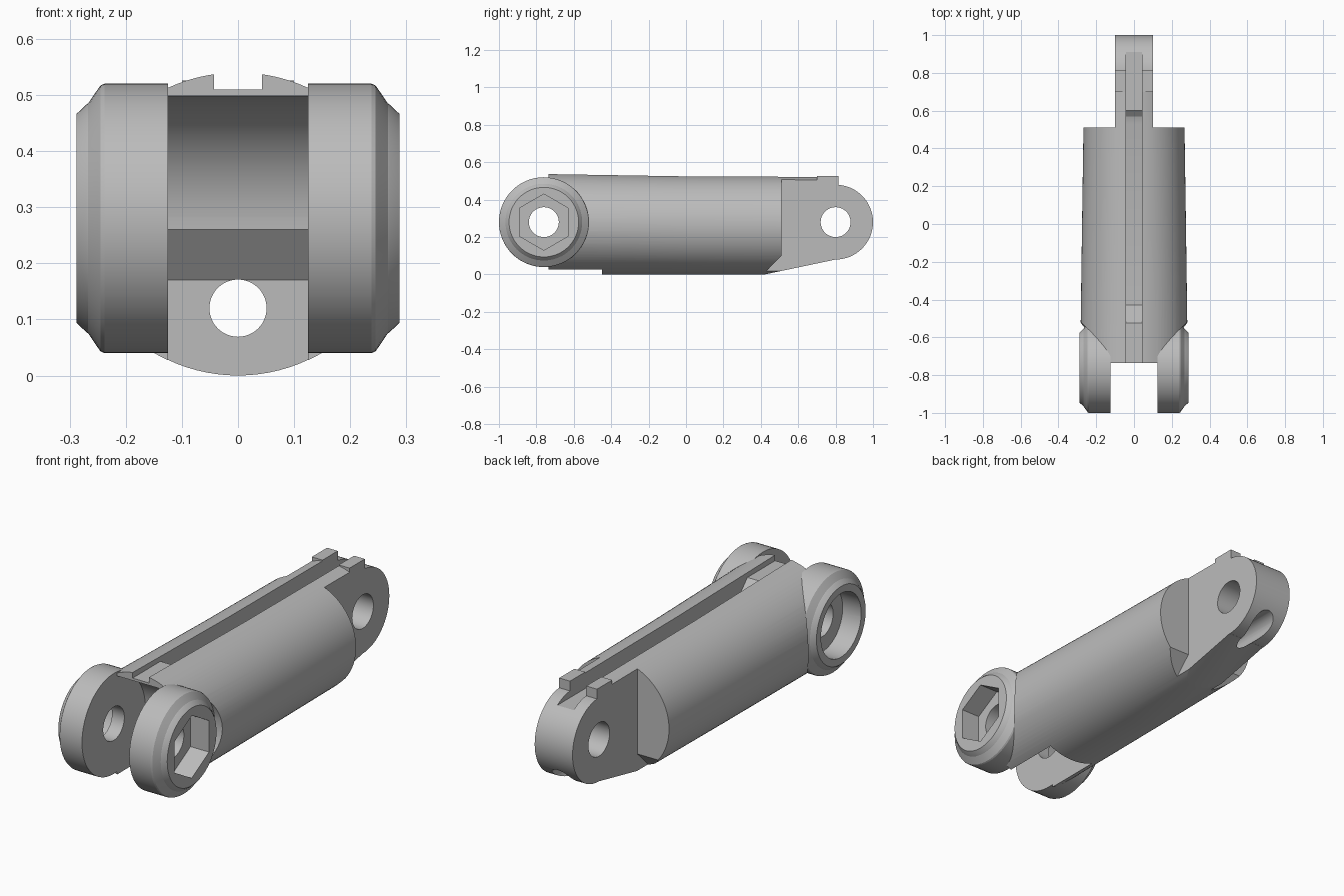
import bpy, bmesh
from math import sin, cos, pi, radians

if "Cube" in bpy.data.objects:
    bpy.data.objects.remove(bpy.data.objects["Cube"])

grey = bpy.data.materials.new("light_grey")
grey.use_nodes = True
grey.diffuse_color = (0.5, 0.5, 0.5, 1)
grey.node_tree.nodes["Principled BSDF"].inputs["Base Color"].default_value = (0.5, 0.5, 0.5, 1)

PIN_Y, PIN_Z = -0.76, 0.28      # fork pin axis
END_Y = 0.8                     # tongue pin axis


def loft(name, rings):
    """Closed solid through rings of equal point count."""
    bm = bmesh.new()
    loops = [[bm.verts.new(p) for p in ring] for ring in rings]
    n = len(loops[0])
    for a, b in zip(loops, loops[1:]):
        for i in range(n):
            j = (i + 1) % n
            bm.faces.new((a[i], a[j], b[j], b[i]))
    bm.faces.new(loops[0])
    bm.faces.new(loops[-1])
    bmesh.ops.recalc_face_normals(bm, faces=bm.faces)
    mesh = bpy.data.meshes.new(name)
    bm.to_mesh(mesh)
    bm.free()
    obj = bpy.data.objects.new(name, mesh)
    mesh.materials.append(grey)
    bpy.context.collection.objects.link(obj)
    return obj


def prism(name, x0, x1, outline):
    """Side outline of (y, z) points extruded along x."""
    return loft(name, [[(x, y, z) for y, z in outline] for x in (x0, x1)])


def turned(name, y, z, profile, sides=64):
    """Solid turned about an axis along x; profile is (x, radius)."""
    turn = [2 * pi * i / sides for i in range(sides)]
    return loft(name, [[(x, y + r * sin(a), z + r * cos(a)) for a in turn]
                       for x, r in profile])


def barrel(name, stations, sides=96):
    """Solid along y; stations are (y, centre z, x radius, z radius)."""
    turn = [2 * pi * i / sides for i in range(sides)]
    return loft(name, [[(rx * cos(a), y, z + rz * sin(a)) for a in turn]
                       for y, z, rx, rz in stations])


def combine(target, tool, operation="DIFFERENCE"):
    mod = target.modifiers.new("bool", "BOOLEAN")
    mod.operation = operation
    mod.solver = "EXACT"
    mod.object = tool
    bpy.context.view_layer.objects.active = target
    bpy.ops.object.modifier_apply(modifier=mod.name)
    bpy.data.objects.remove(tool)


# Tapered barrel body, running on into the tongue
body = barrel("body", [(-0.735, 0.27, 0.285, 0.27),
                       (0.0, 0.264, 0.275, 0.264),
                       (0.81, 0.263, 0.263, 0.262)])

# Flats either side of the tongue, with a sloped foot, and clearance round the fork
for s in (-1, 1):
    combine(body, prism("flat_cutter", s * 0.1, s * 0.5,
                        [(0.51, 1), (0.51, 0.1), (0.39, -0.02), (1.2, -0.02), (1.2, 1)]))
    combine(body, turned("clearance_cutter", PIN_Y, PIN_Z,
                         [(s * 0.125, 0.239), (s * 0.5, 0.239)]))

# Sloping underside of the tongue
combine(body, prism("underside_cutter", -0.5, 0.5,
                    [(0.4, -0.1), (0.4, -0.004), (0.8, 0.08), (1.2, 0.08), (1.2, -0.1)]))

# Rounded tongue end and the raised stop on top of it
combine(body, turned("tongue_end", END_Y, PIN_Z, [(-0.1, 0.2), (0.1, 0.2)]), "UNION")
combine(body, prism("stop_block", -0.1, 0.1,
                    [(0.7, 0.4), (0.815, 0.4), (0.815, 0.526), (0.7, 0.526)]), "UNION")

# Fork gap: curved roof, overhang and vertical back wall
arc = [(PIN_Y + 0.24 * sin(radians(a)), 0.26 + 0.24 * cos(radians(a)))
       for a in range(0, 91, 5)]
combine(body, prism("gap_cutter", -0.125, 0.125,
                    arc + [(-0.45, 0.17), (-0.45, -0.1), (-1.2, -0.1), (-1.2, 0.5)]))

# Groove along the top, deeper in the middle
combine(body, prism("groove_cutter", -0.043, 0.043,
                    [(-0.9, 0.51), (-0.525, 0.51), (-0.43, 0.41), (0.53, 0.41),
                     (0.57, 0.422), (0.6, 0.447), (1.2, 0.447), (1.2, 0.8), (-0.9, 0.8)]))

# Lengthwise bore and tongue pin hole
combine(body, barrel("bore_cutter", [(-1.2, 0.12, 0.051, 0.051), (1.2, 0.12, 0.051, 0.051)], 48))
combine(body, turned("pin_cutter", END_Y, PIN_Z, [(-0.3, 0.08), (0.3, 0.08)], 48))

# Fork bosses with pin holes: hexagonal recess on one side, round on the other
parts = [body]
for s, name in ((1, "left_fork_boss"), (-1, "right_fork_boss")):
    profile = [(0.125, 0.24), (0.238, 0.24), (0.245, 0.237), (0.25, 0.23),
               (0.267, 0.205), (0.27, 0.203), (0.288, 0.186)]
    boss = turned(name, PIN_Y, PIN_Z, [(s * x, r) for x, r in profile])
    combine(boss, turned("pin_cutter", PIN_Y, PIN_Z, [(0, 0.08), (s * 0.5, 0.08)], 48))
    size, sides = (0.15, 6) if s > 0 else (0.152, 64)
    combine(boss, turned("recess_cutter", PIN_Y, PIN_Z,
                         [(s * 0.19, size), (s * 0.5, size)], sides))
    parts.append(boss)

# Smooth the round faces, keep edges sharp
bpy.ops.object.select_all(action="DESELECT")
for part in parts:
    part.select_set(True)
bpy.context.view_layer.objects.active = body
bpy.ops.object.shade_smooth_by_angle(angle=radians(20))
